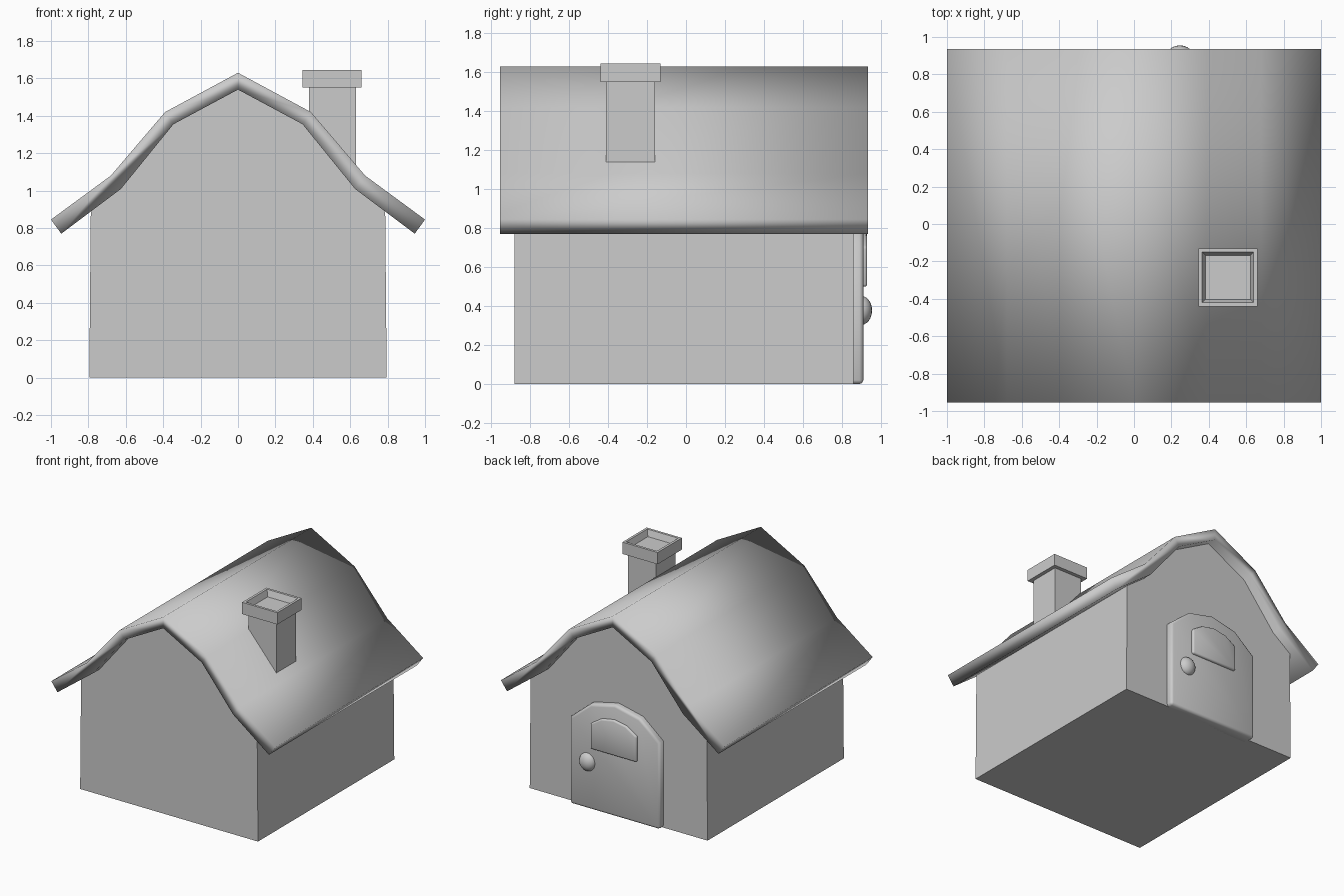
import bpy, bmesh

if "Cube" in bpy.data.objects:
    bpy.data.objects.remove(bpy.data.objects["Cube"])

def finish(name, bm):
    bmesh.ops.recalc_face_normals(bm, faces=bm.faces[:])
    mesh = bpy.data.meshes.new(name)
    bm.to_mesh(mesh)
    bm.free()
    obj = bpy.data.objects.new(name, mesh)
    bpy.context.collection.objects.link(obj)
    return obj

def mirrored(half):
    """Right half of an x-z outline, listed from outside in, mirrored to the left."""
    return half + [(-x, z) for x, z in reversed(half) if x > 0]

def prism(name, outline, y0, y1):
    """Extrude an x-z outline along y."""
    bm = bmesh.new()
    front = bm.faces.new([bm.verts.new((x, y0, z)) for x, z in outline])
    ext = bmesh.ops.extrude_face_region(bm, geom=[front], use_keep_orig=True)
    verts = [v for v in ext["geom"] if isinstance(v, bmesh.types.BMVert)]
    bmesh.ops.translate(bm, verts=verts, vec=(0, y1 - y0, 0))
    return finish(name, bm)

def box(name, lo, hi, hollow=False):
    bm = bmesh.new()
    bmesh.ops.create_cube(bm, size=1)
    for v in bm.verts:
        v.co = [l + (c + 0.5) * (h - l) for l, h, c in zip(lo, hi, v.co)]
    if hollow:
        top = max(bm.faces, key=lambda f: f.calc_center_median().z)
        bmesh.ops.inset_region(bm, faces=[top], thickness=0.028)
        bmesh.ops.inset_region(bm, faces=[top], thickness=0.025, depth=0)
        bmesh.ops.translate(bm, verts=top.verts[:], vec=(0, 0, -0.05))
    return finish(name, bm)

def smooth(obj, bevel=0.0):
    for p in obj.data.polygons:
        p.use_smooth = True
    if bevel:
        mod = obj.modifiers.new("bevel", 'BEVEL')
        mod.width = bevel
        mod.segments = 2
        mod.limit_method = 'ANGLE'
        mod.angle_limit = 1.0

# Walls with a gable that follows the underside of the roof
prism("walls", mirrored([(0.795, 0), (0.787, 0.895), (0.625, 1.015),
                         (0.345, 1.36), (0, 1.545)]), -0.88, 0.86)

# Bent roof slab
upper = mirrored([(1.0, 0.845), (0.68, 1.08), (0.39, 1.42), (0, 1.63)])
lower = mirrored([(0.945, 0.77), (0.625, 1.01), (0.345, 1.355), (0, 1.54)])
smooth(prism("roof", upper + lower[::-1], -0.955, 0.935))

# Chimney stack and hollow cap
box("chimney_stack", (0.38, -0.41, 0.98), (0.63, -0.16, 1.56))
box("chimney_cap", (0.345, -0.44, 1.55), (0.66, -0.13, 1.645), hollow=True)

# Arched door, raised window panel and knob on the back gable
smooth(prism("door", mirrored([(0.40, 0), (0.40, 0.70), (0.22, 0.85), (0, 0.90)]),
             0.80, 0.91), 0.02)
smooth(prism("door_window", mirrored([(0.205, 0.50), (0.205, 0.705), (0.11, 0.765),
                                      (0, 0.785)]), 0.88, 0.93), 0.012)
bm = bmesh.new()
bmesh.ops.create_uvsphere(bm, u_segments=20, v_segments=12, radius=1)
for v in bm.verts:
    v.co = (0.245 + v.co.x * 0.07, 0.90 + v.co.y * 0.055, 0.378 + v.co.z * 0.074)
smooth(finish("door_knob", bm))
